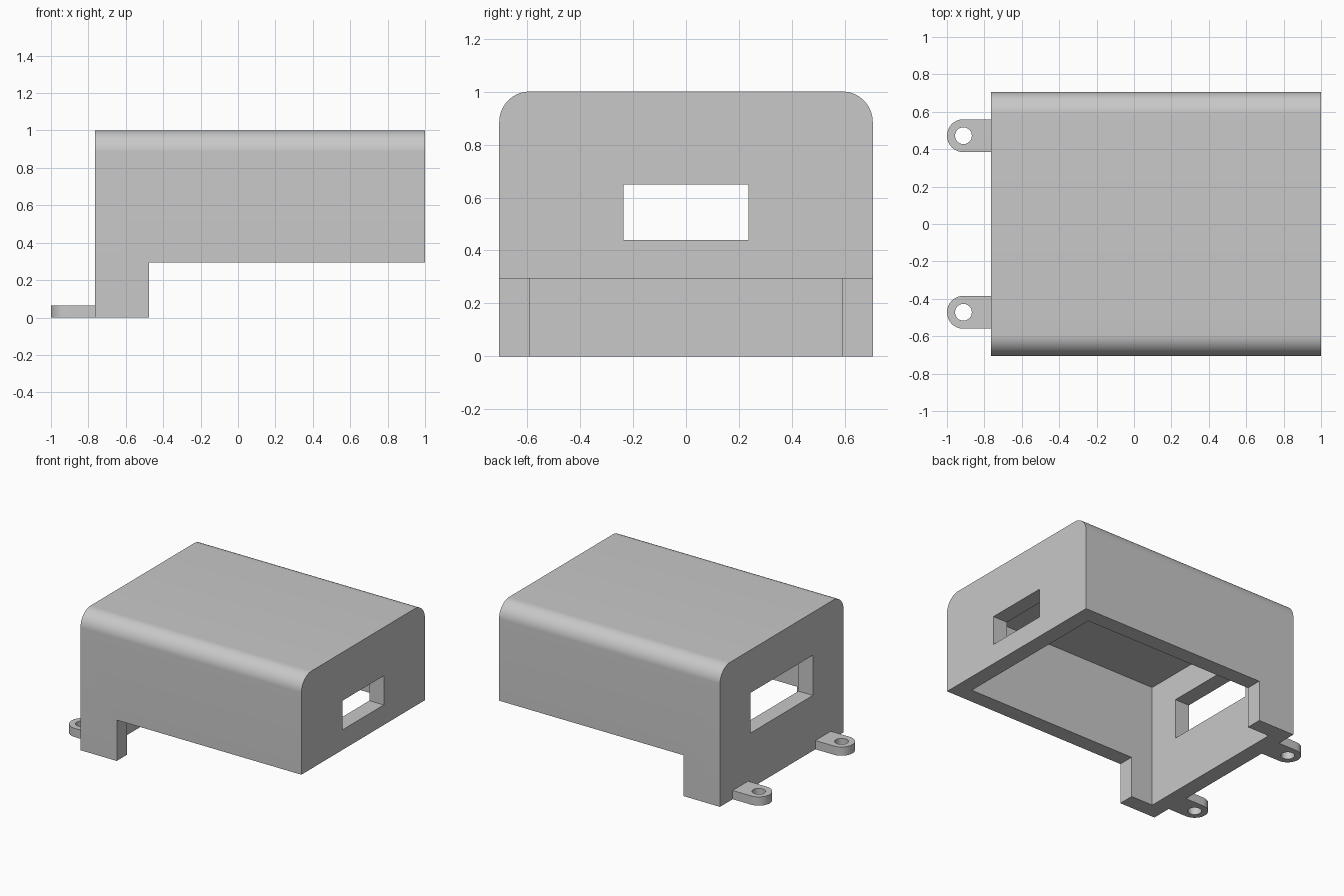
import bpy, bmesh
from math import sin, cos, pi, radians

if "Cube" in bpy.data.objects:
    bpy.data.objects.remove(bpy.data.objects["Cube"])

grey = bpy.data.materials.new("plain grey")
grey.use_nodes = True
GREY = (0.58, 0.58, 0.58, 1)
grey.diffuse_color = GREY
grey.node_tree.nodes["Principled BSDF"].inputs["Base Color"].default_value = GREY

BACK, FRONT, HALF, TOP = -0.765, 1.0, 0.705, 1.0   # outer shell extents
WALL = 0.115
RIM = 0.295                                        # raised lower edge
EARS = 0.472                                       # mounting ear offset


def prism(name, points, offset):
    """Extrude a closed outline of 3D points along offset."""
    bm = bmesh.new()
    face = bm.faces.new([bm.verts.new(p) for p in points])
    out = bmesh.ops.extrude_face_region(bm, geom=[face])
    moved = [v for v in out["geom"] if isinstance(v, bmesh.types.BMVert)]
    bmesh.ops.translate(bm, verts=moved, vec=offset)
    bmesh.ops.recalc_face_normals(bm, faces=bm.faces)
    mesh = bpy.data.meshes.new(name)
    bm.to_mesh(mesh)
    bm.free()
    mesh.materials.append(grey)
    obj = bpy.data.objects.new(name, mesh)
    bpy.context.collection.objects.link(obj)
    return obj


def box(name, x0, x1, y, z0, z1):
    """Box centred on y = 0."""
    base = [(x0, -y, z0), (x1, -y, z0), (x1, y, z0), (x0, y, z0)]
    return prism(name, base, (0, 0, z1 - z0))


def arc(cx, cy, r, start, end, steps):
    angles = [start + (end - start) * i / steps for i in range(steps + 1)]
    return [(cx + r * cos(a), cy + r * sin(a)) for a in angles]


def activate(obj):
    bpy.ops.object.select_all(action="DESELECT")
    obj.select_set(True)
    bpy.context.view_layer.objects.active = obj


def cut(obj, cutter):
    activate(obj)
    mod = obj.modifiers.new("cut", "BOOLEAN")
    mod.operation = "DIFFERENCE"
    mod.solver = "EXACT"
    mod.object = cutter
    cutter.hide_render = True
    bpy.ops.object.modifier_apply(modifier=mod.name)
    bpy.data.objects.remove(cutter)


def smooth(obj):
    activate(obj)
    bpy.ops.object.shade_smooth_by_angle(angle=radians(30))


# Housing: rounded-top section extruded along x
r = WALL
section = [(-HALF, 0), (HALF, 0)]
section += arc(HALF - r, TOP - r, r, 0, pi / 2, 16)
section += arc(r - HALF, TOP - r, r, pi / 2, pi, 16)
housing = prism("housing", [(BACK, y, z) for y, z in section], (FRONT - BACK, 0, 0))

# Hollow interior, raised lower edge and the two end openings
cut(housing, box("cavity_cutter", BACK + WALL, FRONT - WALL, HALF - WALL, -0.2, TOP - WALL))
cut(housing, box("notch_cutter", -0.475, 1.2, 1, -0.3, RIM))
cut(housing, box("small_window_cutter", 0.8, 1.2, 0.235, 0.44, 0.65))
cut(housing, box("large_window_cutter", -0.9, -0.6, 0.355, 0.4, 0.69))
smooth(housing)

# Mounting ears: rounded tabs with a screw hole
for side, y in (("left", EARS), ("right", -EARS)):
    outline = [(BACK, y + 0.088)] + arc(-0.912, y, 0.088, pi / 2, 3 * pi / 2, 24) + [(BACK, y - 0.088)]
    ear = prism(f"{side}_mounting_ear", [(px, py, 0) for px, py in outline], (0, 0, 0.063))
    hole = arc(-0.912, y, 0.045, 0, 2 * pi, 32)[:-1]
    cut(ear, prism("hole_cutter", [(px, py, -0.1) for px, py in hole], (0, 0, 0.3)))
    smooth(ear)
